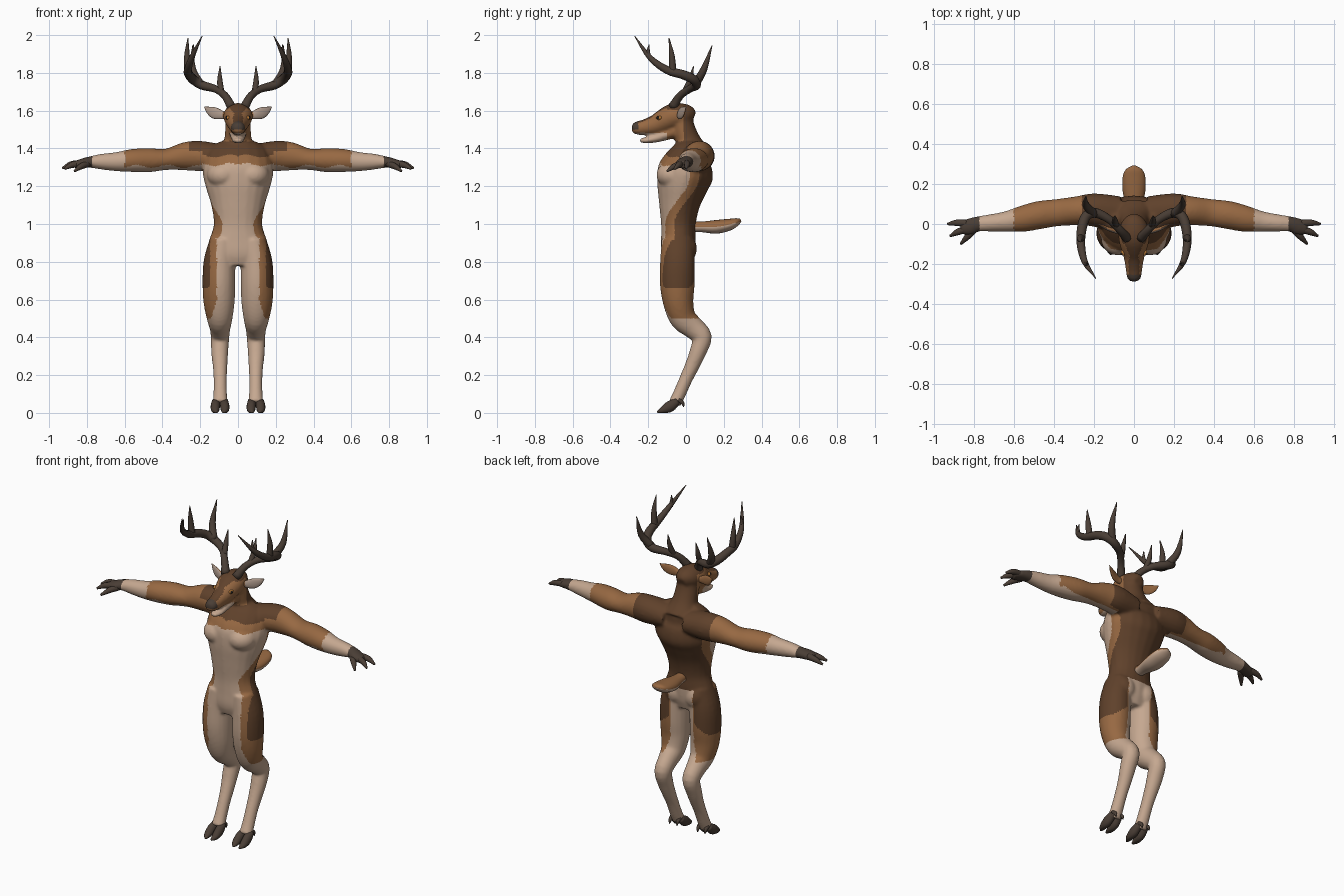
import bpy, bmesh, math
from mathutils import Vector, Matrix

cube = bpy.data.objects.get("Cube")
if cube:
    bpy.data.objects.remove(cube)

X, Y, Z = (Vector(axis) for axis in ((1, 0, 0), (0, 1, 0), (0, 0, 1)))
SIDES = (("left", 1), ("right", -1))


def material(name, rgb):
    mat = bpy.data.materials.new(name)
    mat.use_nodes = True
    colour = (*rgb, 1)
    mat.diffuse_color = colour
    mat.node_tree.nodes["Principled BSDF"].inputs["Base Color"].default_value = colour
    return mat


MATERIALS = [
    material("cream fur", (.56, .39, .28)),
    material("tan fur", (.31, .14, .055)),
    material("dark brown fur", (.115, .053, .024)),
    material("dark horn", (.068, .048, .036)),
    material("amber eye", (.5, .2, .04)),
    material("black pupil", (.01, .01, .01)),
    material("inner ear", (.42, .32, .26)),
]
CREAM, TAN, BROWN, HORN, AMBER, BLACK, INNER = range(len(MATERIALS))


def spline(points, steps):
    """Catmull-Rom resampling of centre and radii together."""
    p = [Vector(q) for q in points]
    p = [p[0] * 2 - p[1]] + p + [p[-1] * 2 - p[-2]]
    out = []
    for a, b, c, d in zip(p, p[1:], p[2:], p[3:]):
        for i in range(steps):
            t = i / steps
            out.append(b + (c - a) * (t / 2) + (a * 2 - b * 5 + c * 4 - d) * (t * t / 2)
                       + (b * 3 - a - c * 3 + d) * (t ** 3 / 2))
    return out + [p[-2]]


def tube(bm, points, side, flip=1, sides=20, steps=4):
    """Closed loft through (x, y, z, radius along side, other radius)."""
    path = spline([(q[0] * flip, *q[1:4], q[-1]) for q in points], steps)
    centres = [q.to_3d() if len(q) == 3 else Vector(q[:3]) for q in path]
    rings = []
    for i, q in enumerate(path):
        tangent = (centres[min(i + 1, len(path) - 1)] - centres[max(i - 1, 0)]).normalized()
        u = (side - tangent * side.dot(tangent)).normalized()
        v = tangent.cross(u)
        rings.append([bm.verts.new(centres[i] + u * (max(q[3], .002) * math.cos(a))
                                   + v * (max(q[4], .002) * math.sin(a)))
                      for a in (math.tau * k / sides for k in range(sides))])
    for low, high in zip(rings, rings[1:]):
        for k in range(sides):
            n = (k + 1) % sides
            bm.faces.new((low[k], low[n], high[n], high[k]))
    bm.faces.new(rings[0][::-1])
    bm.faces.new(rings[-1])


def ball(bm, centre, radii, flip=1):
    place = Matrix.Translation((centre[0] * flip, *centre[1:])) @ Matrix.Diagonal((*radii, 1))
    bmesh.ops.create_uvsphere(bm, u_segments=20, v_segments=12, radius=1, matrix=place)


def finish(bm, name, rule, remesh=0):
    bmesh.ops.recalc_face_normals(bm, faces=bm.faces[:])
    mesh = bpy.data.meshes.new(name)
    bm.to_mesh(mesh)
    bm.free()
    obj = bpy.data.objects.new(name, mesh)
    bpy.context.collection.objects.link(obj)
    if remesh:
        fuse = obj.modifiers.new("fuse", "REMESH")
        fuse.mode, fuse.voxel_size = "VOXEL", remesh
        relax = obj.modifiers.new("relax", "SMOOTH")
        relax.factor, relax.iterations = .5, 7
        graph = bpy.context.evaluated_depsgraph_get()
        mesh = bpy.data.meshes.new_from_object(obj.evaluated_get(graph))
        obj.modifiers.clear()
        obj.data = mesh
    picks = [rule(f.center, f.normal) if callable(rule) else rule for f in mesh.polygons]
    used = sorted(set(picks))
    mesh.materials.clear()
    for index in used:
        mesh.materials.append(MATERIALS[index])
    for face, pick in zip(mesh.polygons, picks):
        face.material_index = used.index(pick)
    mesh.shade_smooth()
    return obj


def coat(c, n):
    """Fur colour by body region."""
    x, y, z = abs(c.x), c.y, c.z
    wave = .008 * math.sin(38 * x)
    if x > .77:
        return HORN
    if z > 1.425 and x < .12 and y < .05:            # head and neck
        if y < -.255 and z > 1.5:
            return HORN
        if y < -.1 and z < 1.482:
            return CREAM
        top = n.z > .72 or (y > -.1 and z > 1.605)
        return BROWN if top or y > -.015 or z < 1.44 else TAN
    if x > .6:
        return CREAM
    if x > .19 and z > 1.2:                          # arms
        if z < 1.305 + wave and y < .08:
            return CREAM
        return BROWN if x < .26 and (z > 1.385 or y > .1) else TAN
    if z > .92:                                      # torso
        if z > 1.36 + wave:
            return BROWN
        t = min(max((z - 1) / .25, 0), 1)
        edge = -.11 + .13 * t * t * (3 - 2 * t)
        if y > edge + .05:
            return BROWN
        return TAN if y > edge or z > 1.315 + wave else CREAM
    if z < .5:
        return CREAM
    taper = max(0, .6 - z) * .3                      # thighs
    if y > -.035:
        limit, dark = .08 + taper, .085
    else:
        limit, dark = .112 + taper, .148
    if x < limit:
        return CREAM
    return BROWN if x > dark and z > .66 + .8 * max(0, .165 - x) else TAN


# Body: overlapping lofts fused into one skin
body = bmesh.new()
tube(body, [(0, .065, 1.415, .12, .06), (0, .03, 1.365, .17, .11), (0, 0, 1.28, .187, .148),
            (0, -.02, 1.2, .172, .135), (0, -.035, 1.1, .142, .108), (0, -.04, 1, .128, .092),
            (0, -.04, .92, .15, .092), (0, -.045, .84, .16, .088), (0, -.045, .78, .12, .07)], X)
tube(body, [(0, .045, 1.36, .12, .09), (0, .015, 1.43, .078, .068),
            (0, -.012, 1.5, .068, .062), (0, -.03, 1.56, .066, .065)], X)
# Skull and muzzle, then lower jaw
tube(body, [(0, .04, 1.56, .03, .035), (0, .005, 1.572, .064, .06), (0, -.06, 1.572, .078, .068),
            (0, -.11, 1.55, .069, .064), (0, -.16, 1.527, .053, .053), (0, -.22, 1.512, .042, .042),
            (0, -.265, 1.508, .036, .034), (0, -.287, 1.508, .02, .02)], X)
tube(body, [(0, -.06, 1.49, .05, .035), (0, -.15, 1.457, .038, .024),
            (0, -.21, 1.443, .032, .016), (0, -.245, 1.443, .018, .01)], X)
for _, s in SIDES:
    # Arm with palm
    tube(body, [(.08, .05, 1.35, .09, .07), (.2, .07, 1.36, .083, .08), (.28, .066, 1.358, .073, .075),
                (.38, .057, 1.342, .068, .056), (.47, .045, 1.338, .07, .064), (.56, .025, 1.336, .065, .061),
                (.64, .012, 1.33, .051, .051), (.72, .005, 1.33, .043, .042), (.78, 0, 1.328, .038, .031),
                (.82, -.013, 1.322, .042, .026), (.865, -.02, 1.312, .034, .02)], Y, s)
    # Leg down to the pastern
    tube(body, [(.08, -.045, .92, .068, .085), (.098, -.045, .8, .084, .092), (.101, -.046, .68, .087, .092),
                (.1, -.04, .58, .082, .08), (.097, -.015, .5, .068, .07), (.095, .04, .45, .055, .06),
                (.095, .085, .4, .049, .052), (.097, .062, .32, .045, .044), (.095, .033, .25, .039, .039),
                (.094, 0, .18, .035, .035), (.094, -.035, .1, .036, .034), (.094, -.06, .05, .04, .034)], X, s)
    # Chest, shoulder and rump muscles
    ball(body, (.08, -.075, 1.26), (.085, .082, .07), s)
    ball(body, (.2, .07, 1.372), (.07, .075, .068), s)
    ball(body, (.07, -.01, .87), (.07, .068, .08), s)
finish(body, "body", coat, remesh=.008)

# Tail, pale underneath
tail = bmesh.new()
tube(tail, [(0, .01, .985, .03, .03), (0, .08, .985, .038, .028), (0, .16, .985, .056, .036),
            (0, .23, .997, .057, .031), (0, .27, 1.012, .042, .02), (0, .29, 1.02, .01, .008)], X)
finish(tail, "tail", lambda c, n: TAN if n.z > -.1 else CREAM)

for label, s in SIDES:
    # Antler: main beam and its tines
    antler = bmesh.new()
    tube(antler, [(.035, -.07, 1.62, .025), (.07, -.03, 1.68, .02), (.12, .02, 1.715, .02),
                  (.19, .055, 1.735, .024), (.238, .04, 1.765, .025), (.26, -.02, 1.792, .024),
                  (.265, -.1, 1.815, .021), (.245, -.19, 1.88, .015), (.19, -.272, 1.995, .002)], Z, s, 12)
    for tine in ([(.088, -.01, 1.69, .017), (.096, .02, 1.76, .014), (.095, .04, 1.835, .002)],
                 [(.2, .05, 1.74, .023), (.24, .095, 1.82, .018), (.24, .138, 1.945, .002)],
                 [(.264, -.07, 1.8, .02), (.27, -.075, 1.89, .015), (.265, -.09, 1.985, .002)],
                 [(.24, -.195, 1.88, .012), (.238, -.2, 1.915, .009), (.235, -.195, 1.95, .002)]):
        tube(antler, tine, X, s, 12)
    finish(antler, label + "_antler", HORN)

    # Ear with a paler front
    ear = bmesh.new()
    tube(ear, [(.06, -.035, 1.572, .014, .012), (.09, -.035, 1.578, .024, .012), (.125, -.025, 1.588, .03, .01),
               (.155, -.012, 1.603, .02, .007), (.178, 0, 1.62, .002, .002)], Z, s)
    finish(ear, label + "_ear", lambda c, n: INNER if n.y < -.5 and abs(c.x) > .08 else TAN)

    # Eye and pupil
    for part, centre, size, tint in (("eye", (.053, -.142, 1.562), (.013, .016, .011), AMBER),
                                     ("pupil", (.06, -.148, 1.563), (.007, .008, .008), BLACK)):
        eye = bmesh.new()
        ball(eye, centre, size, s)
        finish(eye, f"{label}_{part}", tint)

    # Fingers and thumb
    hand = bmesh.new()
    for base, knuckle, tip in (((.83, .003, 1.322), (.885, .006, 1.315), (.93, 0, 1.295)),
                               ((.83, -.024, 1.32), (.88, -.04, 1.312), (.918, -.06, 1.292)),
                               ((.795, -.025, 1.318), (.83, -.062, 1.305), (.865, -.1, 1.28))):
        tube(hand, [(*base, .018), (*knuckle, .016), (*tip, .006)], Z, s, 12)
    finish(hand, label + "_fingers", HORN)

    # Cloven hoof with two dewclaws, flattened on the ground
    hoof = bmesh.new()
    for d in (-1, 1):
        mid = .095 + d * .025
        tube(hoof, [(mid - d * .004, -.045, .062, .022, .02), (mid, -.085, .034, .025, .03),
                    (mid, -.125, .014, .02, .018), (mid - d * .006, -.152, .004, .006, .005)], X, s, 14)
        tube(hoof, [(mid, -.04, .07, .012), (mid, -.018, .052, .01), (mid, -.012, .03, .002)], X, s, 10)
    for v in hoof.verts:
        v.co.z = max(v.co.z, 0)
    finish(hoof, label + "_hoof", HORN)
